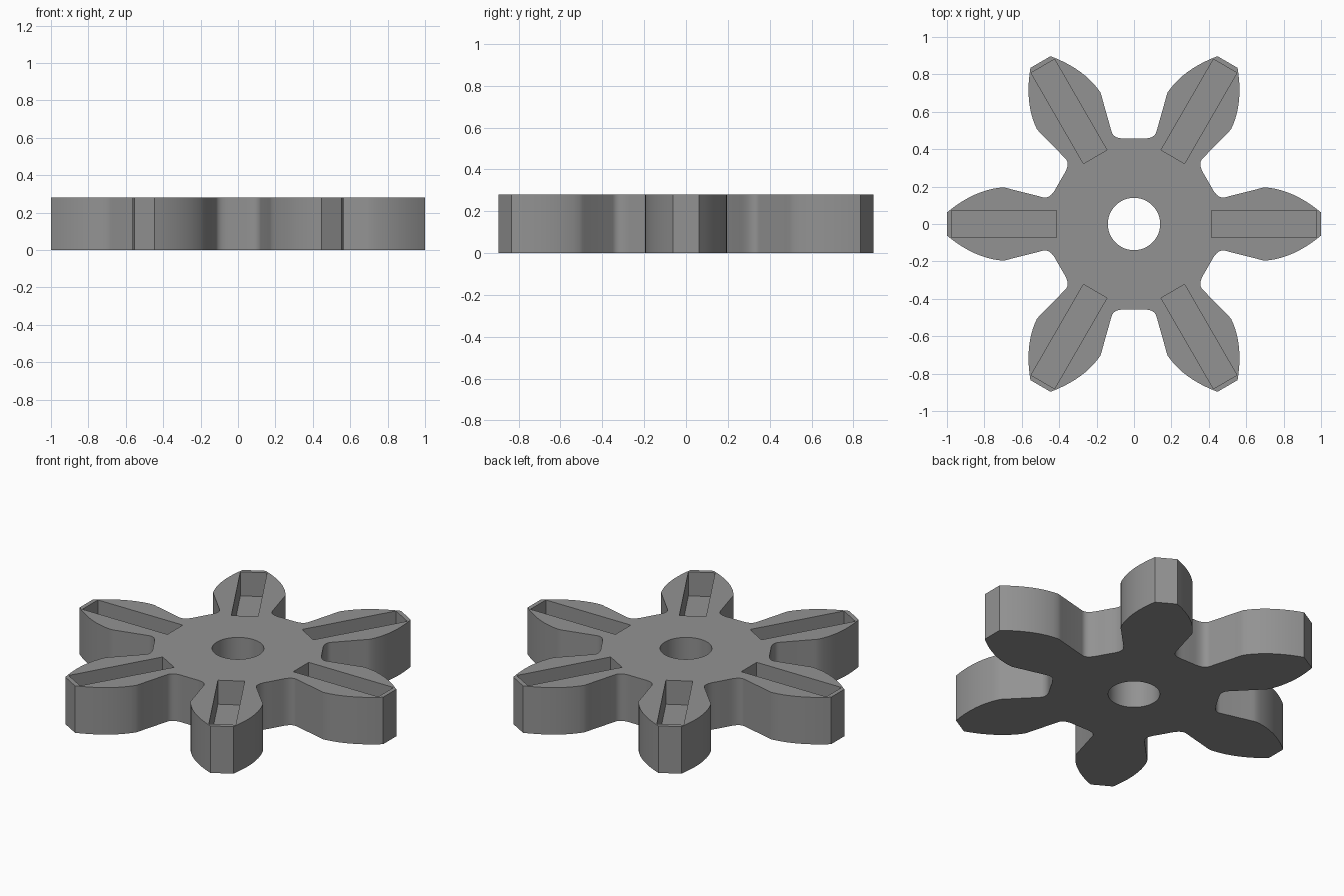
import bpy, bmesh, math
from mathutils import Matrix, Vector

if "Cube" in bpy.data.objects:
    bpy.data.objects.remove(bpy.data.objects["Cube"])

HEIGHT = 0.28
ARMS = 6
SLOT_DEPTH = 0.143

grey = bpy.data.materials.new("mid grey")
grey.diffuse_color = (0.29, 0.29, 0.29, 1)
grey.use_nodes = True
grey.node_tree.nodes["Principled BSDF"].inputs["Base Color"].default_value = grey.diffuse_color


def bulge(x):
    """Arm flank curve through three points, from shoulder to tip."""
    (a, p), (b, q), (c, r) = (0.70, 0.196), (0.887, 0.139), (1.0, 0.062)
    return (p * (x - b) * (x - c) / ((a - b) * (a - c))
            + q * (x - a) * (x - c) / ((b - a) * (b - c))
            + r * (x - a) * (x - b) / ((c - a) * (c - b)))


def make_object(name, bm):
    bmesh.ops.recalc_face_normals(bm, faces=bm.faces)
    mesh = bpy.data.meshes.new(name)
    bm.to_mesh(mesh)
    bm.free()
    mesh.materials.append(grey)
    obj = bpy.data.objects.new(name, mesh)
    bpy.context.collection.objects.link(obj)
    return obj


# Upper half of one arm: valley, fillet, straight neck, curved flank
half = [(0.396, 0.229), (0.426, 0.172)]
p0, p1, p2 = Vector((0.426, 0.172)), Vector((0.447, 0.131)), Vector((0.488, 0.143))
# Fillet between hub rim and neck
p0 = Vector((0.413, 0.199))
half = [(0.396, 0.229)]
for i in range(9):
    t = i / 8
    half.append(tuple(p0 * (1 - t) ** 2 + p1 * 2 * t * (1 - t) + p2 * t * t))
half += [(0.665, 0.188), (0.682, 0.193)]
half += [(0.70 + 0.03 * i, bulge(0.70 + 0.03 * i)) for i in range(11)]
# Mirror; the shared valley point is kept once per arm
arm = [(x, -y) for x, y in half] + [(x, y) for x, y in reversed(half[1:])]

# Star body
bm = bmesh.new()
verts = []
for k in range(ARMS):
    turn = Matrix.Rotation(k * 2 * math.pi / ARMS, 3, 'Z')
    verts += [bm.verts.new(turn @ Vector((x, y, 0))) for x, y in arm]
base = bm.faces.new(verts)
top = bmesh.ops.extrude_face_region(bm, geom=[base])
bmesh.ops.translate(bm, vec=(0, 0, HEIGHT),
                    verts=[g for g in top["geom"] if isinstance(g, bmesh.types.BMVert)])
body = make_object("star_wheel", bm)

# Cutters: one slot per arm and the centre bore
bm = bmesh.new()
r0, r1, width = 0.415, 0.975, 0.145
for k in range(ARMS):
    m = (Matrix.Rotation(k * 2 * math.pi / ARMS, 4, 'Z')
         @ Matrix.Translation(((r0 + r1) / 2, 0, HEIGHT))
         @ Matrix.Diagonal((r1 - r0, width, SLOT_DEPTH * 2, 1)))
    bmesh.ops.create_cube(bm, size=1, matrix=m)
bmesh.ops.create_cone(bm, cap_ends=True, segments=48, radius1=0.14, radius2=0.14,
                      depth=1)
cutter = make_object("slot_and_bore_cutter", bm)
cutter.hide_render = True

cut = body.modifiers.new("cut", 'BOOLEAN')
cut.operation = 'DIFFERENCE'
cut.solver = 'EXACT'
cut.object = cutter
bpy.context.view_layer.objects.active = body
body.select_set(True)
cutter.select_set(False)
bpy.ops.object.modifier_apply(modifier="cut")
bpy.data.objects.remove(cutter)

# Smooth flanks, crisp rims
bpy.ops.object.shade_smooth_by_angle(angle=math.radians(30))
